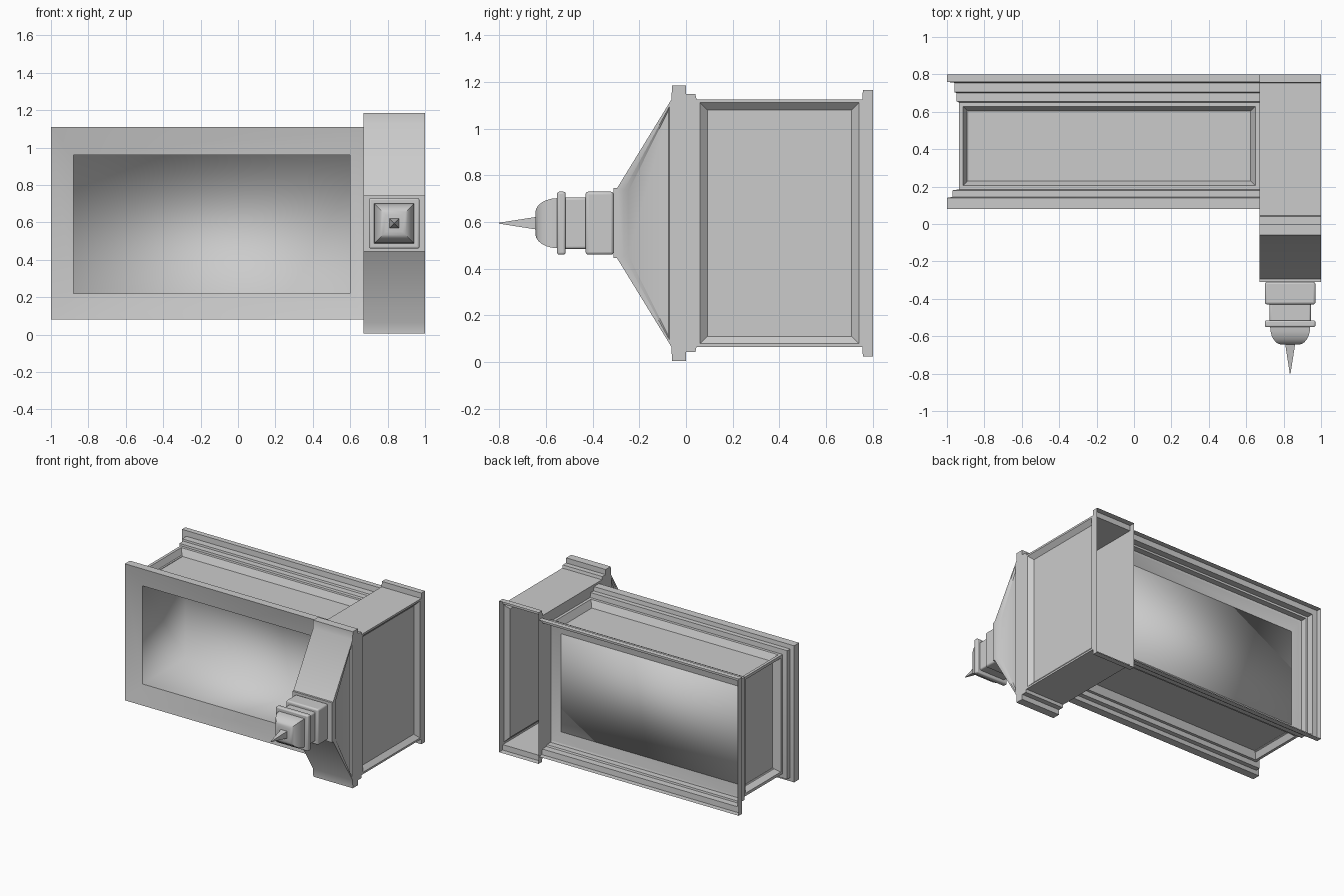
import bpy, bmesh, math

old = bpy.data.objects.get("Cube")
if old:
    bpy.data.objects.remove(old, do_unlink=True)

grey = bpy.data.materials.new("plain_grey")
grey.use_nodes = True
colour = (0.6, 0.6, 0.6, 1)
grey.diffuse_color = colour
grey.node_tree.nodes["Principled BSDF"].inputs["Base Color"].default_value = colour


def loft(name, loops, cap_start=False, cap_end=False, smooth=35, panels=(), flip=False):
    """Skin rectangles (x0, x1, z0, z1, y); panels = (face rule, border, slope, depth)."""
    bm = bmesh.new()
    rings = [[bm.verts.new((x, y, z)) for x, z in ((x0, z0), (x1, z0), (x1, z1), (x0, z1))]
             for x0, x1, z0, z1, y in loops]
    for a, b in zip(rings, rings[1:]):
        for i in range(4):
            j = (i + 1) % 4
            bm.faces.new((a[i], a[j], b[j], b[i]))
    if cap_start:
        bm.faces.new(rings[0][::-1])
    if cap_end:
        bm.faces.new(rings[-1])
    bmesh.ops.recalc_face_normals(bm, faces=bm.faces[:])
    centre_x = (loops[0][0] + loops[0][1]) / 2
    centre_z = (loops[0][2] + loops[0][3]) / 2
    # Make sheet normals point away from the long axis, or toward it when flipped
    side = max(bm.faces, key=lambda f: f.calc_area() * (abs(f.normal.y) < 0.3))
    c = side.calc_center_median()
    outward = side.normal.x * (c.x - centre_x) + side.normal.z * (c.z - centre_z) > 0
    if outward == flip:
        bmesh.ops.reverse_faces(bm, faces=bm.faces[:])
    for rule, border, slope, depth in panels:
        chosen = [f for f in bm.faces if rule(f)]
        bmesh.ops.inset_individual(bm, faces=chosen, thickness=border, depth=0)
        bmesh.ops.inset_individual(bm, faces=chosen, thickness=slope, depth=-depth)
    mesh = bpy.data.meshes.new(name)
    bm.to_mesh(mesh)
    bm.free()
    mesh.materials.append(grey)
    obj = bpy.data.objects.new(name, mesh)
    bpy.context.collection.objects.link(obj)
    bpy.ops.object.select_all(action='DESELECT')
    obj.select_set(True)
    bpy.context.view_layer.objects.active = obj
    bpy.ops.object.shade_smooth_by_angle(angle=math.radians(smooth))
    return obj


# Long box: moulded outer shell with recessed panels
def box_ring(inset, y):
    return (-1 + inset, 0.67, 0.08 + inset, 1.11 - inset, y)


def hole(y):
    return (-0.88, 0.6, 0.22, 0.96, y)


def box_panel(f):
    c = f.calc_center_median()
    return 0.3 < c.y < 0.5 and c.x < 0.6


shell = [(0, .08), (0, .14), (.03, .145), (.03, .18), (.065, .185), (.065, .65), (.052, .655),
         (.052, .70), (.04, .705), (.04, .755), (0, .76), (0, .8)]
loft("box_shell", [box_ring(i, y) for i, y in shell],
     panels=[(box_panel, 0.03, 0.035, 0.05)])
loft("box_front_frame", [box_ring(0, .08), hole(.12)])
loft("box_back_frame", [box_ring(.065, .65), hole(.63)])
loft("box_inner_tray", [hole(.12), hole(.63)], cap_end=True, smooth=180, flip=True)

# Tall end block, open at the back, with a wedge front
X0, X1, ZC = 0.67, 1.0, 0.595


def block_ring(half, y, x_in=0.0):
    return (X0 + x_in, X1 - x_in, ZC - half, ZC + half, y)


def block_panel(f):
    c = f.calc_center_median()
    return 0.3 < c.y < 0.5 and c.x > 0.95


def wedge_panel(f):
    return -0.25 < f.calc_center_median().y < -0.1 and abs(f.normal.x) > 0.9


block = [(.15, -.31), (.15, -.295), (.53, -.062), (.59, -.06), (.59, 0), (.552, .001),
         (.552, .04), (.53, .045), (.53, .755), (.57, .757), (.57, .8)]
loft("end_block", [block_ring(h, y) for h, y in block], cap_start=True,
     panels=[(block_panel, 0.02, 0.045, 0.03), (wedge_panel, 0.03, 0.02, 0.012)])


# Square finial: collar, neck, ring, rounded cap and spike
def square(half, y):
    return (0.835 - half, 0.835 + half, ZC - half, ZC + half, y)


def finial(name, profile, bevel=0.0):
    obj = loft(name, [square(h, y) for h, y in profile], True, True)
    if bevel:
        mod = obj.modifiers.new("rounding", 'BEVEL')
        mod.width = bevel
        mod.segments = 3
    return obj


finial("finial_collar", [(.135, -.43), (.135, -.31)], 0.012)
finial("finial_neck", [(.11, -.53), (.11, -.42)], 0.01)
finial("finial_ring", [(.135, -.552), (.135, -.515)], 0.01)
dome = [(.045 + .062 * math.sin(a), -.55 - .095 * math.cos(a))
        for a in (math.pi / 2 * k / 6 for k in range(7))]
finial("finial_cap", dome)
finial("finial_spike", [(.002, -.8), (.027, -.64)])
